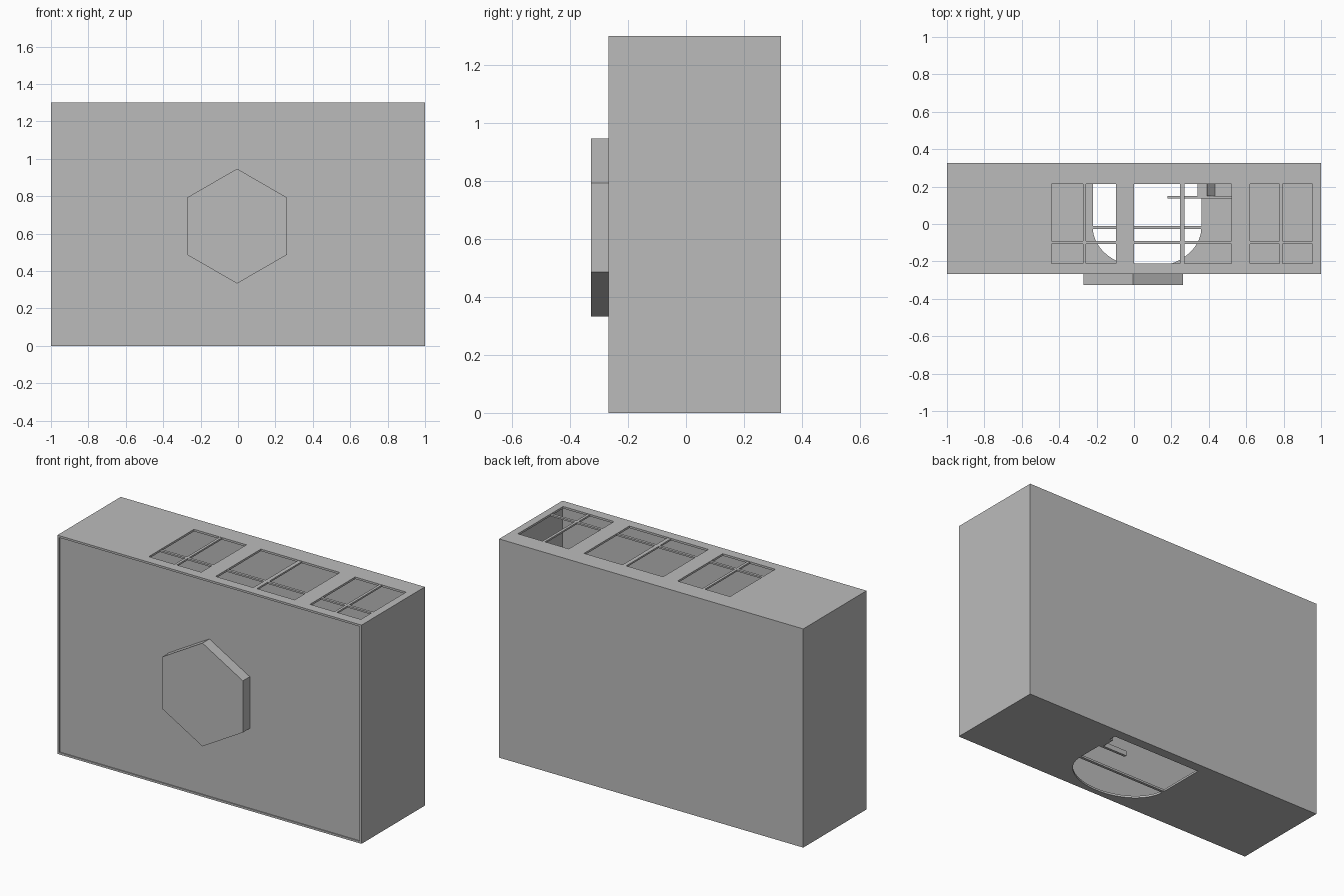
import bpy, bmesh, math

old = bpy.data.objects.get("Cube")
if old:
    bpy.data.objects.remove(old, do_unlink=True)

grey = bpy.data.materials.new("plain_grey")
grey.use_nodes = True
COLOUR = (0.5, 0.5, 0.5, 1)
grey.diffuse_color = COLOUR
grey.node_tree.nodes["Principled BSDF"].inputs["Base Color"].default_value = COLOUR

WALL = 0.012
BACK, RIM, HEIGHT = 0.327, -0.268, 1.3


def prism(name, outline, offset):
    """Extrude a flat outline by an offset vector."""
    bm = bmesh.new()
    face = bm.faces.new([bm.verts.new(p) for p in outline])
    new = bmesh.ops.extrude_face_region(bm, geom=[face])["geom"]
    bmesh.ops.translate(bm, vec=offset, verts=[v for v in new if isinstance(v, bmesh.types.BMVert)])
    bmesh.ops.recalc_face_normals(bm, faces=bm.faces)
    mesh = bpy.data.meshes.new(name)
    bm.to_mesh(mesh)
    bm.free()
    mesh.materials.append(grey)
    obj = bpy.data.objects.new(name, mesh)
    bpy.context.collection.objects.link(obj)
    return obj


def box(name, x, y, z):
    corners = [(x[0], y[0], z[0]), (x[1], y[0], z[0]), (x[1], y[1], z[0]), (x[0], y[1], z[0])]
    return prism(name, corners, (0, 0, z[1] - z[0]))


def cut(target, cutters):
    """Subtract the cutters, bake the result and remove them."""
    for c in cutters:
        c.hide_render = True
        mod = target.modifiers.new("cut", "BOOLEAN")
        mod.operation, mod.solver, mod.object = "DIFFERENCE", "EXACT", c
    bpy.context.view_layer.update()
    graph = bpy.context.evaluated_depsgraph_get()
    baked = bpy.data.meshes.new_from_object(target.evaluated_get(graph))
    target.modifiers.clear()
    target.data = baked
    for c in cutters:
        bpy.data.objects.remove(c, do_unlink=True)


# Hollow case, open at the front
case = box("case_shell", (-1, 1), (RIM, BACK), (0, HEIGHT))
cutters = [box("cavity", (WALL - 1, 1 - WALL), (-0.5, BACK - WALL), (WALL, HEIGHT - WALL))]

# Roof openings: left edge, divider, right edge
windows = [(-0.44, -0.265, -0.095), (0, 0.257, 0.52), (0.62, 0.787, 0.955)]
WIN_Y = (-0.21, 0.215)
for a, _, b in windows:
    cutters.append(box("roof_cutter", (a, b), WIN_Y, (HEIGHT - 0.1, HEIGHT + 0.1)))

# Floor opening with a rounded front
CX, CY, RX, RY = 0.07, -0.02, 0.29, 0.215
arc = [(CX - RX * math.cos(t), CY - RY * math.sin(t), -0.1)
       for t in (math.pi * i / 32 for i in range(33))]
cutters.append(prism("floor_cutter", arc + [(CX + RX, 0.27, -0.1), (CX - RX, 0.27, -0.1)], (0, 0, 0.2)))
cut(case, cutters)

# Glazing bars in the roof openings
for i, (a, m, b) in enumerate(windows):
    half = 0.012 if i == 1 else 0.008
    bar_z = (HEIGHT - WALL, HEIGHT - 0.002)
    box("roof_long_bar", (m - half, m + half), WIN_Y, bar_z)
    box("roof_cross_bar", (a, b), (-0.106, -0.09), bar_z)

# Front panel set just behind the rim
box("front_panel", (WALL - 1, 1 - WALL), (RIM + 0.006, RIM + 0.018), (WALL, HEIGHT - WALL))

# Raised hexagonal boss
hexagon = [(-0.005 + 0.307 * math.sin(math.pi * k / 3), -BACK,
            0.64 + 0.307 * math.cos(math.pi * k / 3)) for k in range(6)]
prism("hexagon_boss", hexagon, (0, BACK + RIM + 0.008, 0))

# Bar across the floor opening, and the low rail and blocks beside it
box("floor_bar", (CX - RX, CX + RX), (CY - 0.008, CY + 0.008), (0, WALL))
box("floor_rail", (0.18, 0.53), (0.136, 0.151), (0, 0.03))
box("floor_block", (0.34, 0.39), (0.151, 0.23), (0, 0.03))
prism("floor_wedge", [(0.39, 0.151, 0.005), (0.44, 0.151, 0.005), (0.39, 0.151, 0.06)], (0, 0.08, 0))
